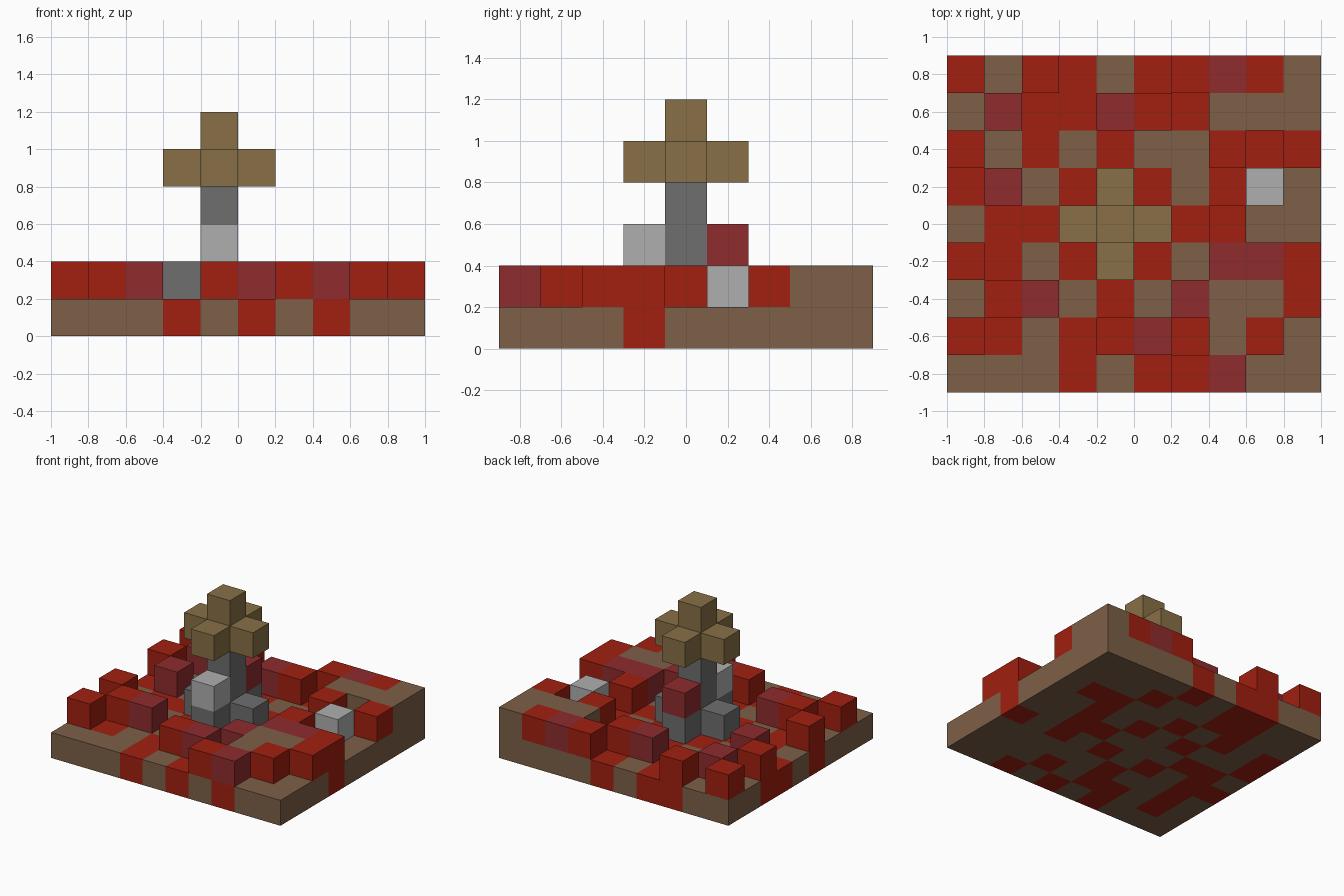
import bpy
import bmesh
from mathutils import Matrix, Vector

cube = bpy.data.objects.get("Cube")
if cube:
    bpy.data.objects.remove(cube)

SIZE = 0.2
COLUMNS, ROWS = 10, 9


def material(name, rgb):
    mat = bpy.data.materials.new(name)
    mat.use_nodes = True
    mat.diffuse_color = (*rgb, 1)
    mat.node_tree.nodes["Principled BSDF"].inputs["Base Color"].default_value = (*rgb, 1)
    return mat


MATERIALS = {
    "R": material("bright red", (0.36, 0.014, 0.005)),
    "M": material("maroon", (0.275, 0.025, 0.027)),
    "B": material("earth brown", (0.205, 0.115, 0.063)),
    "T": material("tan", (0.246, 0.162, 0.061)),
    "G": material("dark grey", (0.156, 0.156, 0.156)),
    "W": material("light grey", (0.43, 0.43, 0.43)),
}

# Ground slab and the blocks standing on it, one letter per cell, back row first
FLOOR = """
BBRRBRBBBB
BBRRBBRBBB
RBRBRBBRRB
RBBRBRBRBB
BRRBBBRRBB
RRBRBRBRBR
BRBBRBBBBB
BRBRRBRBBB
BBBRBRBRBB
"""
BLOCKS = """
R.R...RMRB
.M..MR.BBB
R......R.R
.M......W.
.......R..
R......MMR
.RM...MBBR
R...RM.BR.
......RM..
"""


def read_layer(text, level):
    cells = {}
    for r, line in enumerate(text.split()):
        for c, letter in enumerate(line):
            if letter != ".":
                cells[(c, ROWS - 1 - r, level)] = letter
    return cells


def plus(x, y, z):
    return [(x, y, z), (x - 1, y, z), (x + 1, y, z), (x, y - 1, z), (x, y + 1, z)]


floor = read_layer(FLOOR, 0)
blocks = read_layer(BLOCKS, 1)

# Central pillar with a spreading foot, two side blocks and a crown
pillar = {cell: "G" for cell in plus(4, 4, 1) + [(4, 4, 2), (4, 4, 3)]}
side_blocks = {(4, 3, 2): "W", (4, 5, 2): "M"}
crown = {cell: "T" for cell in plus(4, 4, 4) + [(4, 4, 5)]}

occupied = {**floor, **blocks, **pillar, **side_blocks, **crown}


def build(name, cells):
    """Make one welded mesh of blocks, leaving out faces hidden by neighbours."""
    if not cells:
        return
    bm = bmesh.new()
    for cell in cells:
        centre = Vector((cell[0] + 0.5 - COLUMNS / 2, cell[1] + 0.5 - ROWS / 2, cell[2] + 0.5)) * SIZE
        made = bmesh.ops.create_cube(bm, size=SIZE, matrix=Matrix.Translation(centre))
        faces = {f for v in made["verts"] for f in v.link_faces}
        hidden = []
        for face in faces:
            face.normal_update()
            neighbour = tuple(a + round(n) for a, n in zip(cell, face.normal))
            if neighbour in occupied:
                hidden.append(face)
        bmesh.ops.delete(bm, geom=hidden, context="FACES")
    bmesh.ops.remove_doubles(bm, verts=bm.verts[:], dist=0.001)
    mesh = bpy.data.meshes.new(name)
    bm.to_mesh(mesh)
    bm.free()
    mesh.materials.append(MATERIALS[occupied[cells[0]]])
    bpy.context.collection.objects.link(bpy.data.objects.new(name, mesh))


def pick(layer, letter):
    return [cell for cell, value in layer.items() if value == letter]


build("earth_floor", pick(floor, "B"))
build("red_floor", pick(floor, "R"))
build("earth_mounds", pick(blocks, "B"))
build("red_blocks", pick(blocks, "R"))
build("maroon_blocks", pick(blocks, "M"))
build("pale_stone", pick(blocks, "W"))
build("pillar", pick(pillar, "G"))
build("pale_side_block", pick(side_blocks, "W"))
build("maroon_side_block", pick(side_blocks, "M"))
build("crown", pick(crown, "T"))
